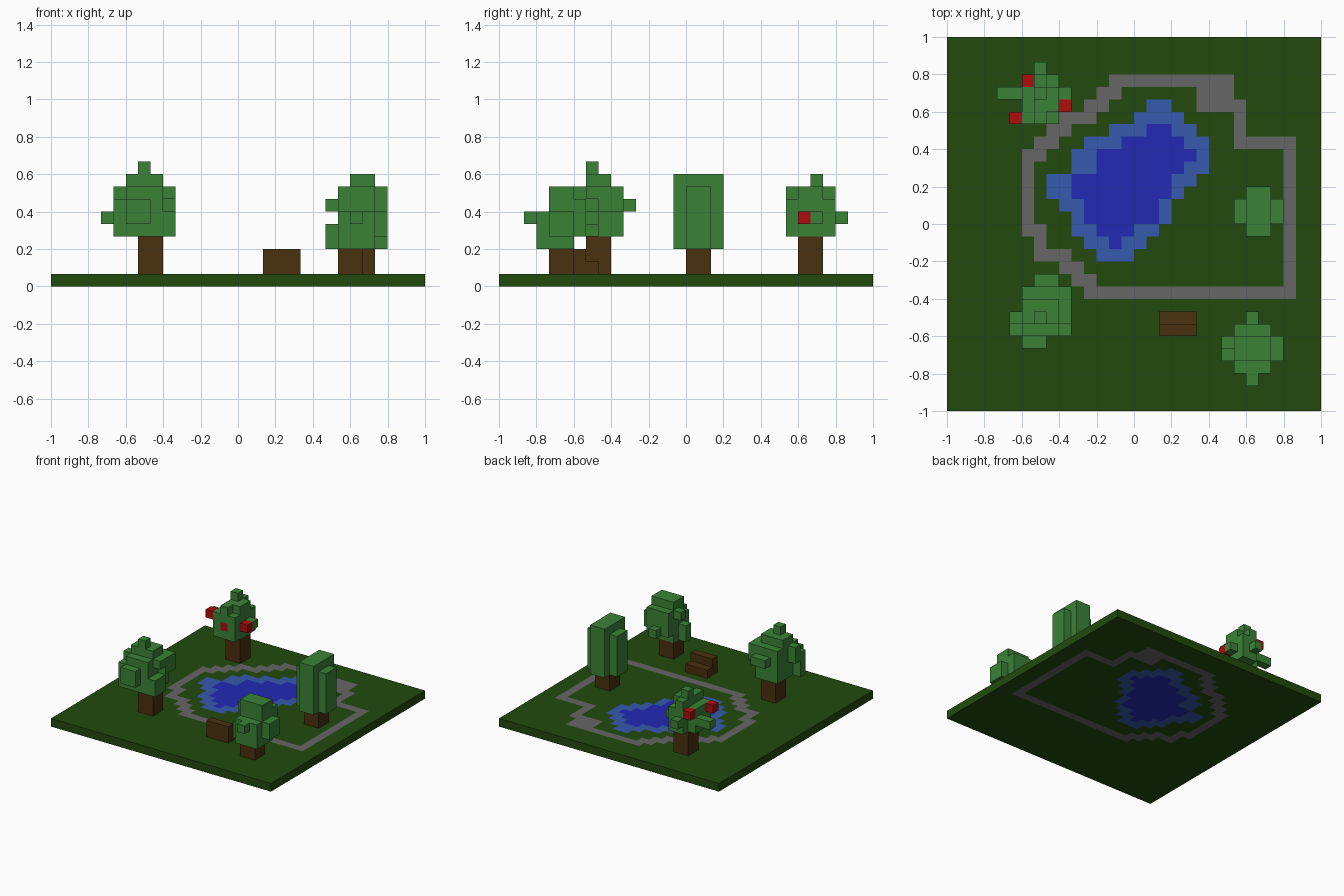
import bpy
import bmesh

N = 30                # blocks along each side of the plot
S = 2.0 / N           # block size

old = bpy.data.objects.get("Cube")
if old:
    bpy.data.objects.remove(old, do_unlink=True)


def make_material(name, rgb):
    lin = [((c / 255 + 0.055) / 1.055) ** 2.4 if c > 10 else c / 255 / 12.92 for c in rgb]
    mat = bpy.data.materials.new(name)
    mat.use_nodes = True
    mat.diffuse_color = (*lin, 1)
    bsdf = next(n for n in mat.node_tree.nodes if n.type == 'BSDF_PRINCIPLED')
    bsdf.inputs["Base Color"].default_value = (*lin, 1)
    bsdf.inputs["Roughness"].default_value = 0.9
    return mat


GRASS = make_material("grass green", (34, 74, 13))
LEAF = make_material("leaf green", (58, 130, 54))
WOOD = make_material("wood brown", (74, 49, 14))
STONE = make_material("path grey", (102, 102, 102))
SHALLOW = make_material("shallow blue", (53, 90, 172))
DEEP = make_material("deep blue", (34, 42, 180))
FRUIT = make_material("fruit red", (172, 14, 14))

# Outward directions with the unit-cube corners of each side
SIDES = {
    (1, 0, 0): [(1, 0, 0), (1, 1, 0), (1, 1, 1), (1, 0, 1)],
    (-1, 0, 0): [(0, 0, 0), (0, 0, 1), (0, 1, 1), (0, 1, 0)],
    (0, 1, 0): [(0, 1, 0), (0, 1, 1), (1, 1, 1), (1, 1, 0)],
    (0, -1, 0): [(0, 0, 0), (1, 0, 0), (1, 0, 1), (0, 0, 1)],
    (0, 0, 1): [(0, 0, 1), (1, 0, 1), (1, 1, 1), (0, 1, 1)],
    (0, 0, -1): [(0, 0, 0), (0, 1, 0), (1, 1, 0), (1, 0, 0)],
}


def blocks(*boxes):
    """Cells (column, row from the back, level) of inclusive ranges."""
    return {(c, r, z)
            for c0, c1, r0, r1, z0, z1 in boxes
            for c in range(c0, c1 + 1)
            for r in range(r0, r1 + 1)
            for z in range(z0, z1 + 1)}


def build(name, cells):
    """Mesh the outer skin of a {cell: material} dictionary."""
    mats = list(dict.fromkeys(cells.values()))
    solid = {(c, N - 1 - r, z): m for (c, r, z), m in cells.items()}
    bm = bmesh.new()
    verts = {}
    for (x, y, z), mat in solid.items():
        for (dx, dy, dz), corners in SIDES.items():
            if (x + dx, y + dy, z + dz) in solid:
                continue
            loop = []
            for a, b, c in corners:
                key = (x + a, y + b, z + c)
                if key not in verts:
                    verts[key] = bm.verts.new((key[0] * S - 1, key[1] * S - 1, key[2] * S))
                loop.append(verts[key])
            bm.faces.new(loop).material_index = mats.index(mat)
    mesh = bpy.data.meshes.new(name)
    bm.to_mesh(mesh)
    bm.free()
    for m in mats:
        mesh.materials.append(m)
    obj = bpy.data.objects.new(name, mesh)
    bpy.context.scene.collection.objects.link(obj)
    return obj


def tree(name, trunk, leaves, fruit=()):
    build(name + "_trunk", dict.fromkeys(blocks(trunk), WOOD))
    crown = dict.fromkeys(blocks(*leaves), LEAF)
    crown.update(dict.fromkeys(fruit, FRUIT))
    build(name + "_crown", crown)


# Ground with inlaid path and pond: first and last column per row
path = {
    3: [(13, 22)], 4: [(12, 13), (20, 22)], 5: [(11, 12), (20, 23)],
    6: [(9, 11), (23, 23)], 7: [(8, 9), (23, 23)], 8: [(7, 8), (23, 27)],
    9: [(6, 7)], 15: [(6, 7)], 16: [(7, 7)], 17: [(7, 9)],
    18: [(9, 10)], 19: [(10, 11)], 20: [(11, 27)],
}
for row in range(10, 15):
    path[row] = [(6, 6)]
for row in range(9, 20):
    path[row] = path[row] + [(27, 27)]
shallow = [(16, 17), (15, 18), (13, 19), (11, 20), (10, 20), (10, 20), (8, 19),
           (8, 18), (9, 17), (10, 17), (10, 16), (11, 15), (12, 14)]      # rows 5-17
deep = [(16, 17), (14, 18), (12, 19), (12, 18), (10, 17),
        (10, 17), (11, 16), (11, 16), (12, 14), (13, 13)]                 # rows 7-16

ground = dict.fromkeys(blocks((0, N - 1, 0, N - 1, 0, 0)), GRASS)
spans = [(r, a, b, STONE) for r, row in path.items() for a, b in row]
spans += [(5 + i, a, b, SHALLOW) for i, (a, b) in enumerate(shallow)]
spans += [(7 + i, a, b, DEEP) for i, (a, b) in enumerate(deep)]
for r, a, b, mat in spans:
    for c in range(a, b + 1):
        ground[(c, r, 0)] = mat
build("ground", ground)

# Bench: seat facing the pond, backrest toward the front
build("bench", dict.fromkeys(blocks((17, 19, 22, 22, 1, 1), (17, 19, 23, 23, 1, 2)), WOOD))

# Tall clipped tree on the right of the pond
tree("tall_tree", (24, 25, 13, 14, 1, 2),
     [(24, 25, 12, 15, 3, 8), (23, 26, 13, 14, 3, 7)])

# Bushy tree at the front, left column side
tree("front_bushy_tree", (7, 8, 21, 22, 1, 3),
     [(6, 8, 21, 23, 4, 7), (6, 8, 20, 20, 4, 7), (6, 8, 21, 22, 8, 8),
      (7, 7, 22, 22, 9, 9), (9, 9, 20, 21, 6, 7), (9, 9, 22, 23, 4, 5),
      (9, 9, 22, 22, 7, 7), (7, 8, 19, 19, 6, 6), (6, 7, 24, 24, 5, 6),
      (5, 5, 22, 22, 6, 7), (5, 5, 23, 23, 4, 6)])

# Spreading tree in the other front corner
tree("front_spreading_tree", (23, 24, 24, 25, 1, 2),
     [(23, 25, 24, 25, 3, 7), (23, 25, 23, 23, 4, 6), (24, 24, 22, 22, 4, 4),
      (23, 25, 26, 26, 3, 5), (24, 24, 27, 27, 5, 5), (22, 22, 24, 24, 6, 6),
      (22, 22, 25, 25, 3, 4), (26, 26, 24, 25, 4, 5)])

# Fruit tree in the back corner
tree("fruit_tree", (7, 8, 4, 5, 1, 3),
     [(6, 8, 4, 6, 4, 6), (7, 8, 3, 3, 4, 6), (7, 8, 4, 5, 7, 7),
      (7, 7, 3, 6, 7, 7), (7, 7, 4, 4, 8, 8), (7, 7, 2, 2, 5, 5),
      (4, 5, 4, 4, 5, 5), (9, 9, 4, 4, 5, 5)],
     fruit=[(6, 3, 6), (5, 6, 6), (9, 5, 5), (7, 6, 5)])
